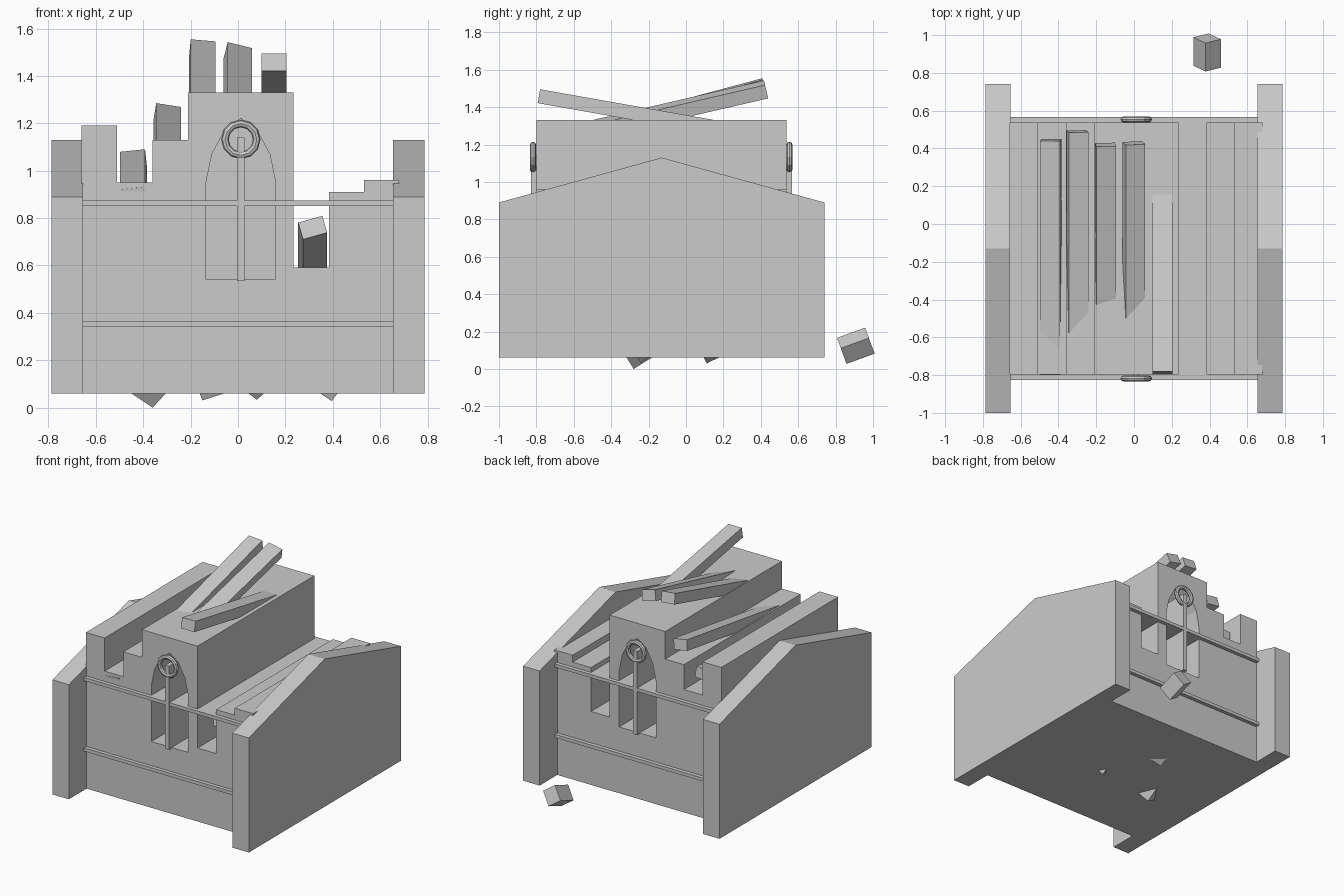
import bpy, bmesh
from math import radians, pi
from mathutils import Matrix, Vector

if "Cube" in bpy.data.objects:
    bpy.data.objects.remove(bpy.data.objects["Cube"])

CY = -0.13  # middle of the building along y


def finish(name, bm):
    bmesh.ops.recalc_face_normals(bm, faces=bm.faces)
    me = bpy.data.meshes.new(name)
    bm.to_mesh(me)
    bm.free()
    ob = bpy.data.objects.new(name, me)
    bpy.context.collection.objects.link(ob)
    return ob


def prism(name, pts, depth):
    """Extrude a closed outline of 3D points along a vector."""
    bm = bmesh.new()
    f = bm.faces.new([bm.verts.new(p) for p in pts])
    r = bmesh.ops.extrude_face_region(bm, geom=[f])
    bmesh.ops.translate(bm, vec=Vector(depth),
                        verts=[v for v in r["geom"] if isinstance(v, bmesh.types.BMVert)])
    return finish(name, bm)


def box(name, lo, hi, matrix=Matrix()):
    lo, hi = Vector(lo), Vector(hi)
    bm = bmesh.new()
    bmesh.ops.create_cube(bm, size=1)
    for v in bm.verts:
        v.co = matrix @ ((lo + hi) / 2 + v.co * (hi - lo))
    return finish(name, bm)


def rot(x, y, z=0):
    return (Matrix.Rotation(radians(z), 4, 'Z') @ Matrix.Rotation(radians(x), 4, 'X')
            @ Matrix.Rotation(radians(y), 4, 'Y'))


# Gabled side walls
wall = prism("side_walls", [(0.655, -1, 0.06), (0.655, 0.74, 0.06), (0.655, 0.74, 0.89),
                            (0.655, CY, 1.13), (0.655, -1, 0.89)], (0.132, 0, 0))
wall.modifiers.new("mirror", 'MIRROR')

# Stepped body: columns of differing height
steps = [(-0.66, -0.51, 1.19), (-0.51, -0.36, 0.95), (-0.36, -0.21, 1.13), (-0.21, 0.235, 1.33),
         (0.235, 0.384, 0.592), (0.384, 0.532, 0.91), (0.532, 0.68, 0.96)]
outline = [(-0.66, -0.798, 0.06)]
for x0, x1, z in steps:
    outline += [(x0, -0.798, z), (x1, -0.798, z)]
outline.append((0.68, -0.798, 0.06))
body = prism("stepped_body", outline, (0, 1.336, 0))

# Pointed arch recesses, front and back
half = [(0.147, 0.54), (0.147, 0.95), (0.122, 1.07), (0.068, 1.17)]
arch = half + [(0, 1.22)] + [(-x, z) for x, z in reversed(half)]
for name, y in (("front", -1.0), ("back", 0.238)):
    cutter = prism(name + "_arch_cutter", [(0.012 + x, y, z) for x, z in arch], (0, 0.502, 0))
    cutter.hide_render = True
    cutter.hide_viewport = True
    m = body.modifiers.new(name + "_arch", 'BOOLEAN')
    m.operation, m.solver, m.object = 'DIFFERENCE', 'EXACT', cutter

# Horizontal bands and upright mullion running right through the body
for name, z in (("lower_band", 0.341), ("upper_band", 0.851)):
    box(name, (-0.66, -0.825, z), (0.66, 0.566, z + 0.024))
box("mullion", (-0.004, -0.828, 0.535), (0.027, 0.566, 1.14))

# Rings at the top of each window
for name, y in (("front_ring", -0.818), ("back_ring", 0.553)):
    bpy.ops.mesh.primitive_torus_add(location=(0.012, y, 1.132), rotation=(pi / 2, 0, 0),
                                     major_segments=12, minor_segments=8,
                                     major_radius=0.067, minor_radius=0.016)
    bpy.context.object.name = name

# Fallen beams: raised end (x, y, z), slope, roll, turn, length
beams = [(-0.445, 0.44, 1.085, 7.3, -6, 0, 1.25),
         (-0.293, 0.485, 1.277, 8.3, 9, 0, 1.2),
         (-0.147, 0.41, 1.55, 15, 5, 0, 1.0),
         (0.008, 0.42, 1.53, 13, 14, 0, 1.05),
         (0.152, -0.78, 1.495, 10, 0, 180, 1.05),
         (0.305, -0.65, 0.795, 12, 16, 180, 1.1)]
for i, (x, y, z, slope, roll, turn, length) in enumerate(beams):
    box(f"beam_{i + 1}", (-0.053, -length, -0.075), (0.053, 0, 0),
        Matrix.Translation((x, y, z)) @ rot(slope, roll, turn))

# Loose block behind, and rubble whose corners poke below the floor
box("loose_block", (-0.05, -0.08, -0.055), (0.05, 0.08, 0.055),
    Matrix.Translation((0.387, 0.908, 0.124)) @ rot(20, 36))
for i, (x, y, zmin, tx, ty) in enumerate([(-0.36, -0.28, 0.0, 32, 38),
                                          (-0.15, 0.11, 0.03, 25, -20),
                                          (0.08, -0.24, 0.033, 35, 42)]):
    r = rot(tx, ty)
    corners = [r @ Vector((a, b, c)) * 0.07 for a in (-1, 1) for b in (-1, 1) for c in (-1, 1)]
    low = min(corners, key=lambda v: v.z)
    box(f"rubble_{i + 1}", (-0.07,) * 3, (0.07,) * 3,
        Matrix.Translation(Vector((x, y, zmin)) - low) @ r)
